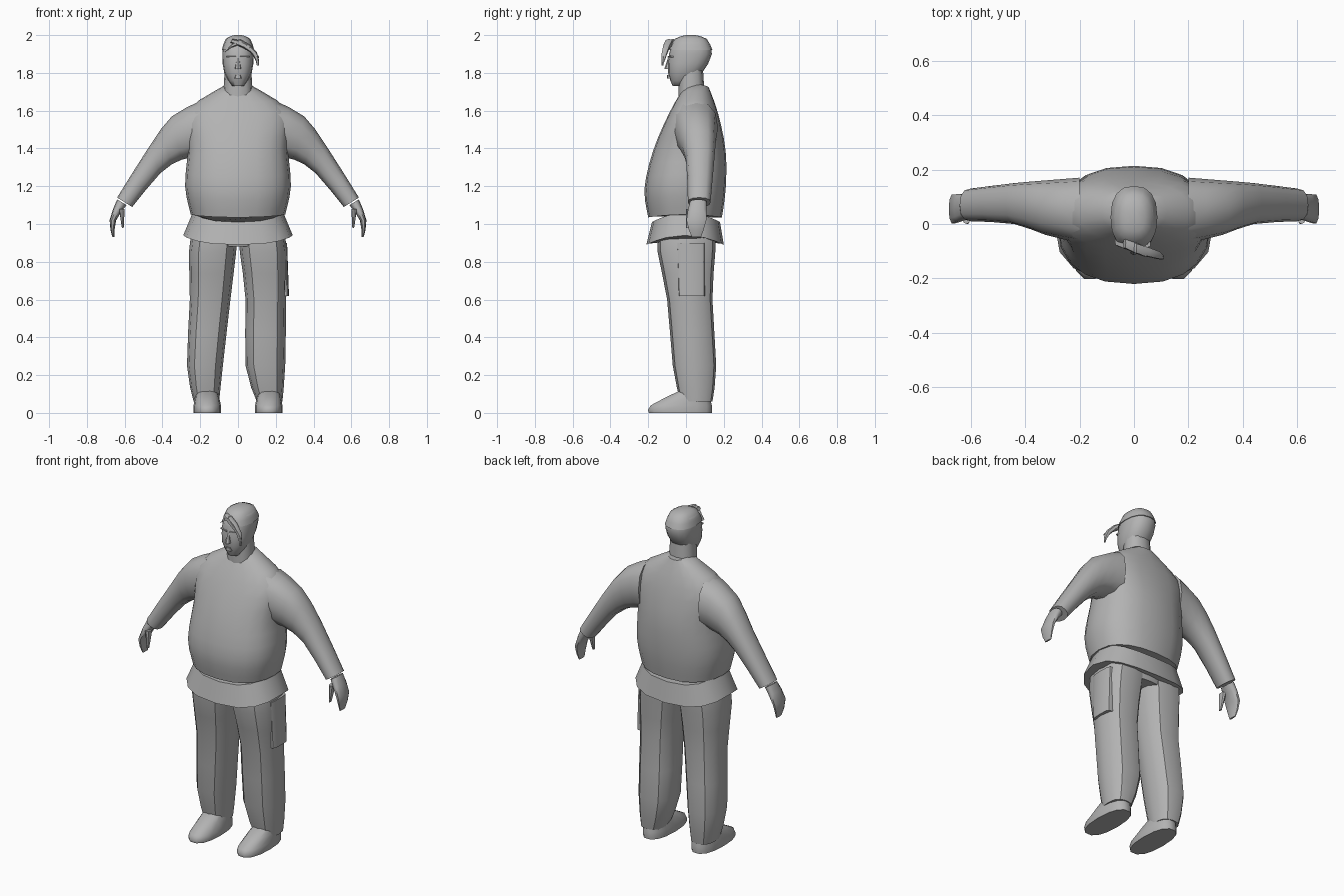
import bpy, bmesh, math
from mathutils import Vector

cube = bpy.data.objects.get("Cube")
if cube:
    bpy.data.objects.remove(cube)

grey = (0.45, 0.45, 0.45, 1)
clay = bpy.data.materials.new("mid_grey")
clay.use_nodes = True
clay.diffuse_color = grey
clay.node_tree.nodes["Principled BSDF"].inputs["Base Color"].default_value = grey


def power(value, squareness):
    return math.copysign(abs(value) ** (2 / squareness), value)


def blend(keys, steps):
    """Pass a smooth curve through the key sections."""
    keys = [Vector(key) for key in keys]
    padded = [keys[0], *keys, keys[-1]]
    result = []
    for before, start, end, after in zip(padded, padded[1:], padded[2:], padded[3:]):
        for step in range(steps):
            t = step / steps
            leave, arrive = (end - before) / 2, (after - start) / 2
            curve = 2 * (start - end) + leave + arrive
            bend = 3 * (end - start) - 2 * leave - arrive
            result.append(start + t * (leave + t * (bend + t * curve)))
    return result + [keys[-1]]


def loft(name, keys, sides=12, steps=2, squareness=2.4, side=1, dip=0, angle=45):
    """Skin sections (inner x, inner z, outer x, outer z, front y, back y)."""
    bm = bmesh.new()
    rings = []
    for inner_x, inner_z, outer_x, outer_z, front, back in blend(keys, steps):
        ring = []
        for i in range(sides):
            turn = math.tau * i / sides
            across = power(math.cos(turn), squareness)
            depth = power(math.sin(turn), squareness)
            x = (inner_x + outer_x + across * (outer_x - inner_x)) / 2
            y = (front + back + depth * (back - front)) / 2
            z = (inner_z + outer_z + across * (outer_z - inner_z)) / 2
            ring.append(bm.verts.new((x * side, y, z - dip * depth * depth)))
        rings.append(ring)
    for low, high in zip(rings, rings[1:]):
        for i in range(sides):
            bm.faces.new((low[i - 1], low[i], high[i], high[i - 1]))
    bm.faces.new(rings[0])
    bm.faces.new(rings[-1])
    bmesh.ops.recalc_face_normals(bm, faces=bm.faces)
    mesh = bpy.data.meshes.new(name)
    bm.to_mesh(mesh)
    bm.free()
    mesh.materials.append(clay)
    obj = bpy.data.objects.new(name, mesh)
    bpy.context.collection.objects.link(obj)
    bpy.ops.object.select_all(action="DESELECT")
    obj.select_set(True)
    bpy.context.view_layer.objects.active = obj
    bpy.ops.object.shade_smooth_by_angle(angle=math.radians(angle))


def centred(*rows):
    """Level sections about the middle: height, half width, front, back."""
    return [(-half, z, half, z, front, back) for z, half, front, back in rows]


def level(*rows):
    """Level sections to one side: height, inner, outer, front, back."""
    return [(inner, z, outer, z, front, back) for z, inner, outer, front, back in rows]


# Sweater with a heavy belly, and the shirt tail flaring out below it
loft("sweater", centred((1.05, .25, -.2, .19), (1.2, .28, -.22, .21),
                        (1.4, .265, -.175, .21), (1.6, .265, -.09, .17),
                        (1.74, .06, -.01, .12)), sides=20, steps=3, dip=.015)
loft("shirt_tail", centred((1.06, .24, -.18, .18), (.94, .29, -.21, .2)),
     sides=16, steps=1, squareness=2.6, dip=.05)

# Neck, head and hair
loft("neck", centred((1.66, .08, -.04, .1), (1.82, .07, -.04, .09)))
loft("head", centred((1.73, .03, -.07, 0), (1.8, .073, -.095, .085),
                     (1.9, .083, -.09, .137), (1.97, .07, -.06, .11),
                     (1.99, .02, 0, .05)), sides=16, angle=60)
loft("hair_cap", centred((1.92, .086, -.09, .14), (1.98, .065, -.06, .11),
                         (2, .02, 0, .05)), sides=16)

# Fringe locks swept across to the left
loft("long_lock", [(-.07, 1.91, -.06, 1.92, -.08, -.05),
                   (.01, 1.95, .01, 1.98, -.11, -.07),
                   (.08, 1.89, .1, 1.91, -.13, -.1),
                   (.1, 1.84, .11, 1.84, -.13, -.12)], sides=6)
loft("short_lock", [(-.04, 1.96, -.03, 1.98, -.09, -.05),
                    (.03, 1.93, .04, 1.96, -.12, -.08),
                    (.11, 1.88, .11, 1.89, -.13, -.12)], sides=6)

# Face
loft("nose", centred((1.88, .008, -.095, -.06), (1.82, .018, -.115, -.06)),
     sides=8, steps=1)
loft("lips", centred((1.79, .014, -.1, -.06), (1.77, .02, -.1, -.06)),
     sides=8, steps=1)

# Parts that match on both sides
for label, side in (("left", 1), ("right", -1)):
    loft(label + "_brow", [(.01, 1.88, .01, 1.89, -.1, -.06),
                           (.06, 1.88, .06, 1.89, -.085, -.04)],
         sides=6, steps=1, side=side)
    loft(label + "_sleeve", [(.2, 1.36, .2, 1.65, -.07, .17),
                             (.3, 1.34, .35, 1.57, -.04, .16),
                             (.41, 1.27, .47, 1.41, 0, .15),
                             (.56, 1.09, .64, 1.14, .01, .13)], side=side)
    loft(label + "_hand", [(.59, 1.1, .64, 1.13, .02, .11),
                           (.645, 1.02, .68, 1.02, 0, .11),
                           (.655, .93, .665, .93, .03, .08)],
         sides=10, side=side, angle=60)
    loft(label + "_thumb", [(.6, 1.08, .63, 1.08, 0, .05),
                            (.605, .98, .615, .98, 0, .02)], sides=8, side=side)
    loft(label + "_shoe", level((0, .09, .235, -.2, .14), (.04, .09, .235, -.19, .14),
                                (.12, .11, .22, -.03, .12)), sides=14, side=side)

# Trousers: the right shin bags outward, the left thigh has a pocket
loft("trouser_seat", centred((1, .23, -.17, .17), (.88, .2, -.13, .14)), sides=16)
for label, side, inner, outer in (("left", 1, .04, .25), ("right", -1, .08, .27)):
    loft(label + "_trouser_leg",
         level((.98, 0, .24, -.15, .16), (.85, .01, .26, -.15, .155),
               (.6, .04, .255, -.1, .14), (.25, inner, outer, -.07, .16),
               (.06, .1, .235, -.03, .14)), squareness=2.6, side=side, angle=35)
loft("thigh_pocket", level((.9, .2, .26, -.05, .1), (.62, .2, .27, -.04, .1)),
     steps=1, squareness=4)
